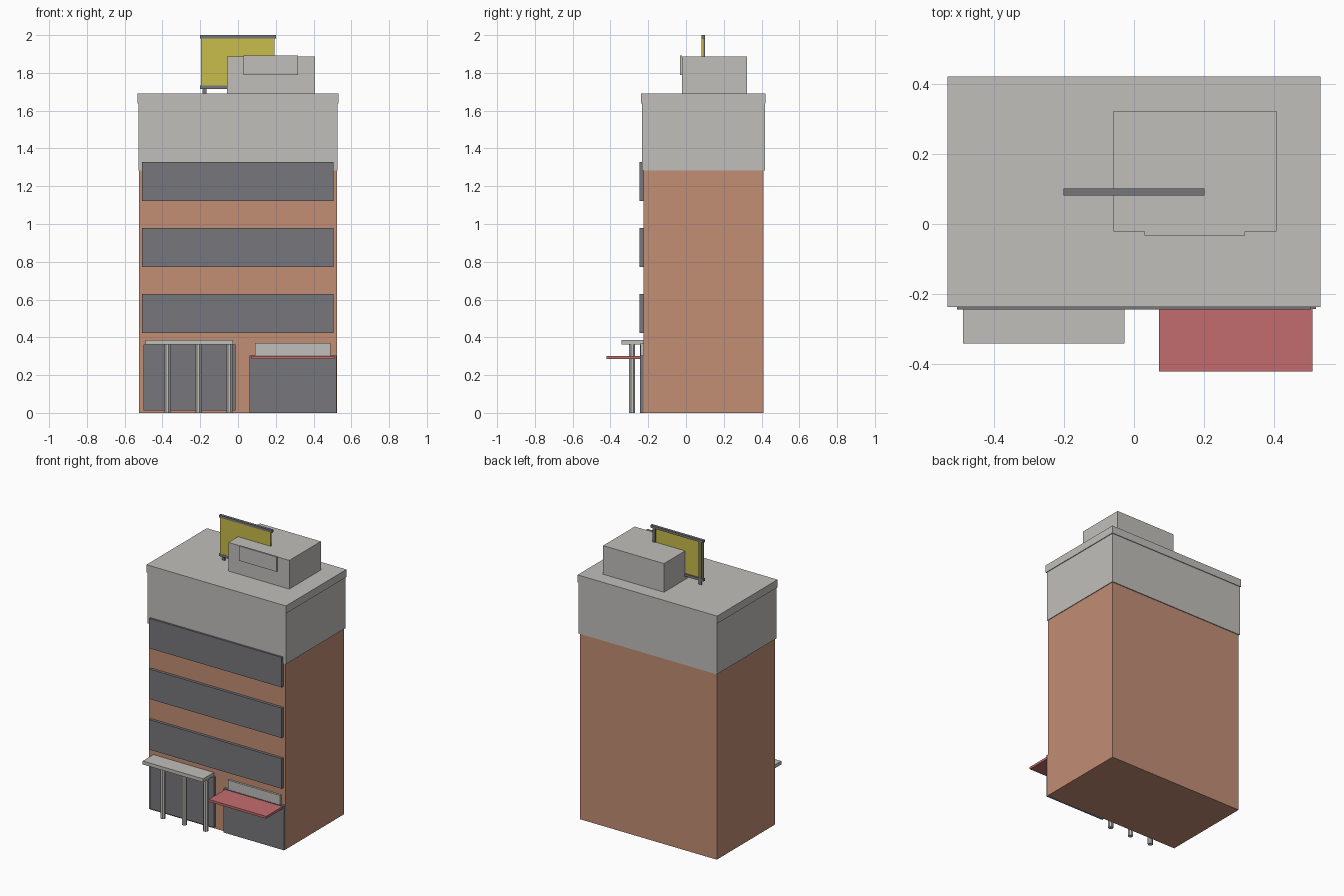
import bpy, bmesh

if "Cube" in bpy.data.objects:
    bpy.data.objects.remove(bpy.data.objects["Cube"])


def lin(c):
    c /= 255
    return c / 12.92 if c <= 0.04045 else ((c + 0.055) / 1.055) ** 2.4


def material(name, r, g, b):
    m = bpy.data.materials.new(name)
    m.diffuse_color = (lin(r), lin(g), lin(b), 1)
    m.use_nodes = True
    m.node_tree.nodes["Principled BSDF"].inputs["Base Color"].default_value = m.diffuse_color
    return m


concrete = material("concrete_grey", 192, 191, 187)
brick = material("brick_orange", 194, 142, 117)
dark = material("dark_grey", 119, 119, 124)
red = material("awning_red", 196, 108, 110)
yellow = material("billboard_yellow", 200, 188, 75)


def finish(name, bm, mat):
    me = bpy.data.meshes.new(name)
    bm.to_mesh(me)
    bm.free()
    me.materials.append(mat)
    ob = bpy.data.objects.new(name, me)
    bpy.context.collection.objects.link(ob)
    return ob


def box(name, x, y, z, mat):
    """Box from (min, max) ranges on each axis."""
    bm = bmesh.new()
    bmesh.ops.create_cube(bm, size=1)
    for v in bm.verts:
        v.co = [r[0] if c < 0 else r[1] for c, r in zip(v.co, (x, y, z))]
    return finish(name, bm, mat)


def column(name, x, y, radius, height, mat):
    """Eight-sided column with flats facing the front."""
    bm = bmesh.new()
    bmesh.ops.create_cone(bm, cap_ends=True, segments=8, radius1=radius,
                          radius2=radius, depth=height)
    bmesh.ops.rotate(bm, verts=bm.verts, matrix=Matrix.Rotation(math.pi / 8, 3, 'Z'))
    bmesh.ops.translate(bm, verts=bm.verts, vec=(x, y, height / 2))
    return finish(name, bm, mat)


import math
from mathutils import Matrix

WALL = -0.226   # front wall plane

# Main tower
box("brick_body", (-0.523, 0.523), (WALL, 0.411), (0, 1.284), brick)
box("upper_storey", (-0.528, 0.528), (-0.232, 0.417), (1.284, 1.637), concrete)
box("roof_slab", (-0.533, 0.533), (-0.238, 0.422), (1.637, 1.69), concrete)

# Window bands, the top one overlapping the upper storey
for i in range(3):
    z = 0.422 + 0.35 * i
    box(f"window_band_{i + 1}", (-0.507, 0.506), (-0.245, WALL), (z, z + 0.207), dark)

# Left entrance with canopy and columns
box("entrance_glass", (-0.501, -0.014), (-0.243, WALL), (0.013, 0.361), dark)
box("entrance_canopy", (-0.489, -0.027), (-0.342, WALL), (0.361, 0.385), concrete)
for i in range(3):
    column(f"canopy_column_{i + 1}", -0.374 + 0.164 * i, -0.285, 0.017, 0.362, concrete)

# Right shop front with sign board and awning
box("shop_front", (0.06, 0.521), (-0.243, WALL), (0, 0.304), dark)
box("shop_sign_board", (0.09, 0.489), (-0.24, WALL), (0.304, 0.369), concrete)
box("shop_awning", (0.071, 0.511), (-0.422, WALL), (0.284, 0.3), red)

# Roof housing with front plate
box("roof_housing", (-0.058, 0.407), (-0.021, 0.323), (1.69, 1.888), concrete)
box("housing_plate", (0.03, 0.318), (-0.033, -0.021), (1.79, 1.892), concrete)

# Billboard with rails and rear posts
box("billboard_panel", (-0.197, 0.192), (0.083, 0.093), (1.73, 1.985), yellow)
box("billboard_top_rail", (-0.202, 0.202), (0.082, 0.101), (1.983, 2.0), dark)
box("billboard_bottom_rail", (-0.202, 0.202), (0.082, 0.101), (1.716, 1.734), dark)
for side, x in (("left", -0.177), ("right", 0.177)):
    box(f"billboard_post_{side}", (x - 0.011, x + 0.011), (0.092, 0.1), (1.69, 1.984), dark)
